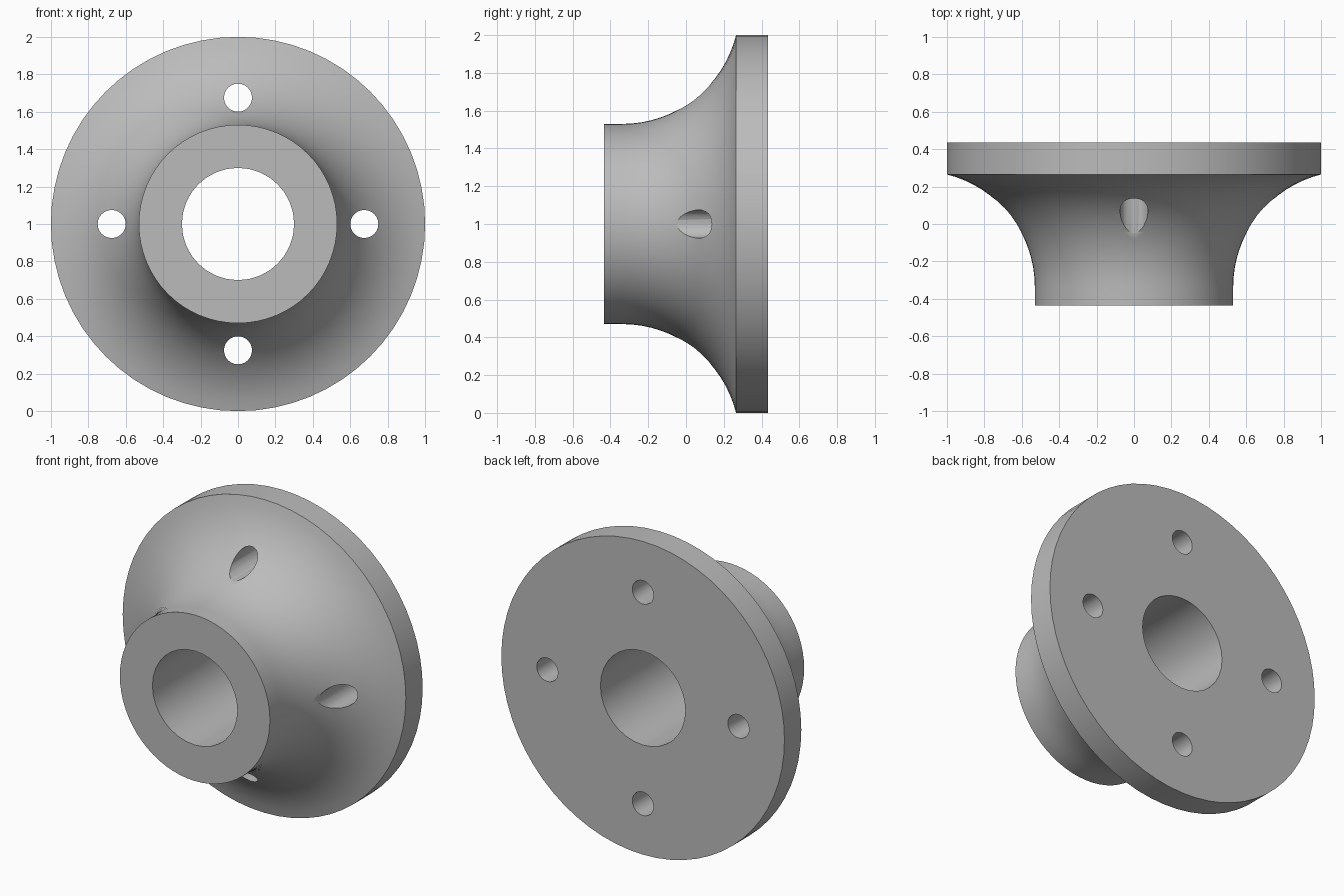
import bpy, bmesh
from math import sin, cos, asin, pi, radians, sqrt
from mathutils import Matrix, Vector

if "Cube" in bpy.data.objects:
    bpy.data.objects.remove(bpy.data.objects["Cube"])

HALF = 0.435          # half depth along y
HUB_R, RIM_R, BORE_R = 0.53, 1.0, 0.3
RIM_Y = 0.265         # front edge of the rim
FILLET = 0.62         # radius of the concave flare
HOLE_R, HOLE_AT = 0.075, 0.675
CENTRE = Vector((0, 0, 1))

grey = bpy.data.materials.new("plain grey")
grey.use_nodes = True
colour = (0.5, 0.5, 0.5, 1)
grey.diffuse_color = colour
grey.node_tree.nodes["Principled BSDF"].inputs["Base Color"].default_value = colour


def add_object(name, bm):
    bmesh.ops.recalc_face_normals(bm, faces=bm.faces)
    mesh = bpy.data.meshes.new(name)
    bm.to_mesh(mesh)
    bm.free()
    mesh.materials.append(grey)
    obj = bpy.data.objects.new(name, mesh)
    bpy.context.collection.objects.link(obj)
    return obj


def flange_profile(steps=16):
    """Radius and depth pairs: hub, concave flare, then rim."""
    rise = RIM_R - HUB_R
    run = sqrt(2 * FILLET * rise - rise ** 2)
    sweep = asin(run / FILLET)
    points = [(HUB_R, -HALF)]
    for i in range(steps + 1):
        a = sweep * i / steps
        points.append((HUB_R + FILLET * (1 - cos(a)),
                       RIM_Y - run + FILLET * sin(a)))
    return points + [(RIM_R, HALF)]


def lathe(name, profile, sides):
    """Turn a profile around the y axis and cap both ends."""
    bm = bmesh.new()
    rings = [[bm.verts.new(CENTRE + Vector((r * cos(2 * pi * k / sides), y,
                                            r * sin(2 * pi * k / sides))))
              for k in range(sides)] for r, y in profile]
    for a, b in zip(rings, rings[1:]):
        for k in range(sides):
            n = (k + 1) % sides
            bm.faces.new((a[k], a[n], b[n], b[k]))
    bm.faces.new(rings[0])
    bm.faces.new(rings[-1])
    return add_object(name, bm)


def drill(target, x, z, radius, sides):
    """Cut a round hole straight through along y."""
    bm = bmesh.new()
    place = Matrix.Translation(CENTRE + Vector((x, 0, z))) @ Matrix.Rotation(pi / 2, 4, "X")
    bmesh.ops.create_cone(bm, cap_ends=True, segments=sides, radius1=radius,
                          radius2=radius, depth=HALF * 3, matrix=place)
    cutter = add_object("drill_cutter", bm)
    cutter.hide_render = True
    cut = target.modifiers.new("hole", "BOOLEAN")
    cut.operation, cut.solver, cut.object = "DIFFERENCE", "EXACT", cutter
    bpy.context.view_layer.objects.active = target
    bpy.ops.object.modifier_apply(modifier=cut.name)
    bpy.data.objects.remove(cutter)


# Flared flange body
flange = lathe("flared_flange", flange_profile(), 64)

# Centre bore and four bolt holes
drill(flange, 0, 0, BORE_R, 32)
for k in range(4):
    drill(flange, HOLE_AT * cos(k * pi / 2), HOLE_AT * sin(k * pi / 2), HOLE_R, 24)

# Smooth curved walls, crisp edges
bpy.ops.object.select_all(action="DESELECT")
flange.select_set(True)
bpy.context.view_layer.objects.active = flange
bpy.ops.object.shade_smooth_by_angle(angle=radians(30))
